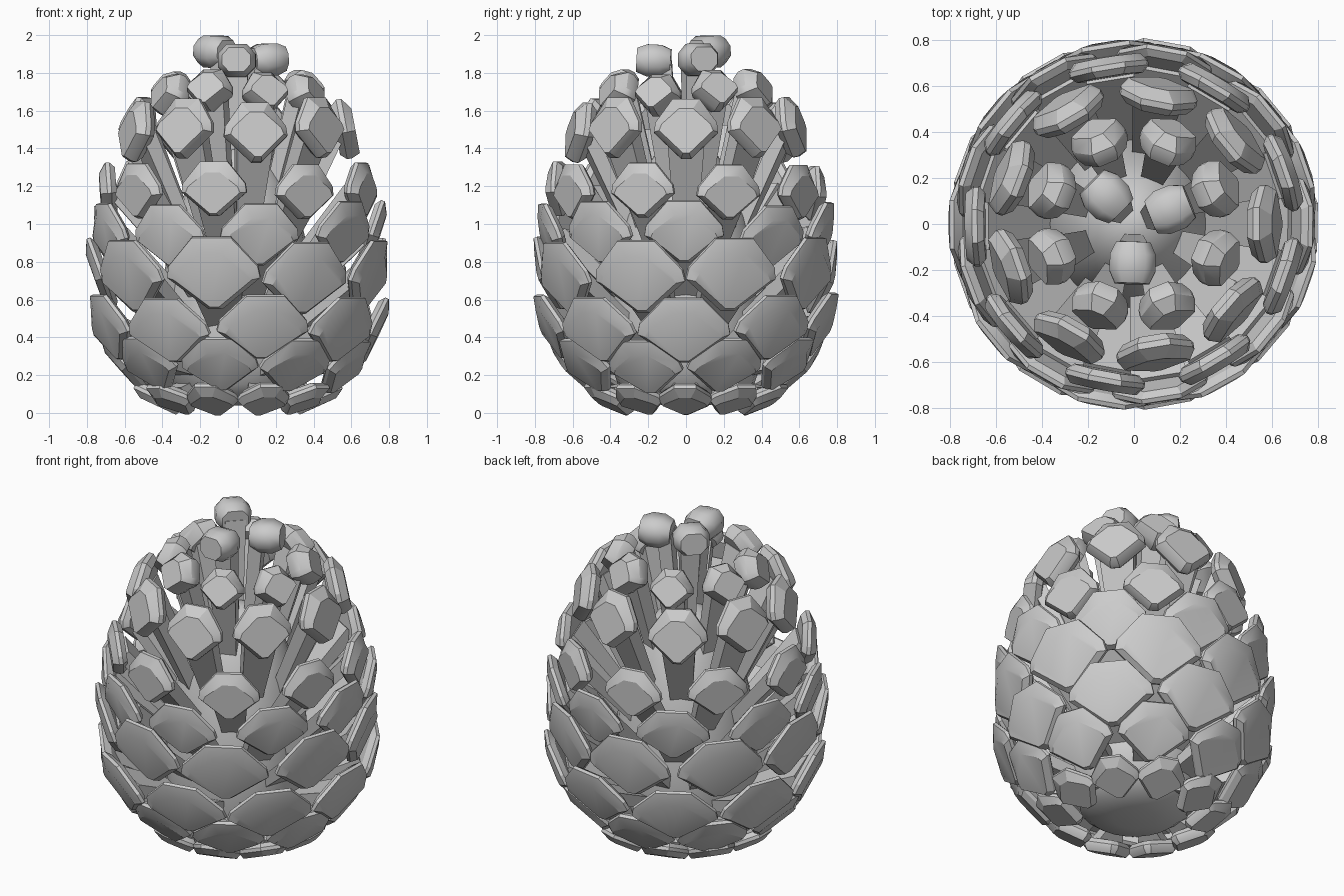
import bpy, bmesh, random
from math import radians, sin, cos
from mathutils import Vector

random.seed(4)
cube = bpy.data.objects.get("Cube")
if cube:
    bpy.data.objects.remove(cube, do_unlink=True)


def mirrored(half):
    return half + [(-x, y) for x, y in reversed(half)]


# Outlines of a scale tip, right half from bottom to top: rim, raised face, blunt bud
RIM = mirrored([(0.15, -1.0), (1.0, -0.12), (0.96, 0.2), (0.42, 1.0)])
FACE = mirrored([(0.1, -0.88), (0.84, -0.12), (0.76, 0.1), (0.22, 0.62)])
BUD = mirrored([(0.5, -1.0), (1.0, -0.4), (1.0, 0.4), (0.55, 1.0)])


def loft(bm, loops):
    """Skin a stack of equal loops and cap both ends."""
    rings = [[bm.verts.new(p) for p in loop] for loop in loops]
    n = len(rings[0])
    for a, b in zip(rings, rings[1:]):
        for i in range(n):
            j = (i + 1) % n
            bm.faces.new((a[i], a[j], b[j], b[i]))
    bm.faces.new(rings[0][::-1])
    bm.faces.new(rings[-1])


def add_scale(bm, az, r, z, w, h, thick, tilt, root, layers):
    a, t = radians(az), radians(tilt)
    radial = Vector((cos(a), sin(a), 0))
    side = Vector((-sin(a), cos(a), 0))
    up = Vector((0, 0, 1))
    normal = radial * cos(t) + up * sin(t)
    rise = up * cos(t) - radial * sin(t)
    centre = radial * r + up * z

    # Faceted tip stacked from back to front
    loft(bm, [[centre + side * (x * s * w / 2) + rise * (y * s * h / 2)
               + normal * (d * thick) for x, y in shape] for shape, d, s in layers])

    # Tapered stalk from the core to the back of the tip
    start = radial * root[0] + up * root[1]
    end = centre - normal * (thick * 0.3)
    across = side.cross((end - start).normalized())
    loft(bm, [[p + side * (x * sw * w) + across * (y * st)
               for x, y in ((-1, -1), (1, -1), (1, 1), (-1, 1))]
              for p, sw, st in ((start, 0.15, 0.03), (end, 0.3, 0.04))])


def finish(bm, name, angle=28):
    bmesh.ops.recalc_face_normals(bm, faces=bm.faces)
    mesh = bpy.data.meshes.new(name)
    bm.to_mesh(mesh)
    bm.free()
    obj = bpy.data.objects.new(name, mesh)
    bpy.context.collection.objects.link(obj)
    bpy.ops.object.select_all(action='DESELECT')
    obj.select_set(True)
    bpy.context.view_layer.objects.active = obj
    bpy.ops.object.shade_smooth_by_angle(angle=radians(angle))


# Core: lathed egg with a rounded top
PROFILE = [(0.12, 0.04), (0.26, 0.07), (0.36, 0.15), (0.41, 0.3), (0.41, 0.55), (0.38, 0.82),
           (0.33, 1.04), (0.26, 1.22), (0.17, 1.36), (0.05, 1.43)]
SIDES = 24
bm = bmesh.new()
loft(bm, [[Vector((r * cos(radians(i * 360 / SIDES)), r * sin(radians(i * 360 / SIDES)), z))
           for i in range(SIDES)] for r, z in PROFILE])
finish(bm, "core", 40)

# Rows of scales: count, first angle, radius, height, width, tall, thickness, tilt, root
ROWS = [
    (10, 0, 0.425, 0.075, 0.28, 0.28, 0.08, -64, (0.28, 0.15)),
    (9, 20, 0.605, 0.25, 0.41, 0.35, 0.08, -42, (0.3, 0.22)),
    (9, 0, 0.715, 0.45, 0.49, 0.37, 0.08, -26, (0.3, 0.3)),
    (9, 20, 0.73, 0.725, 0.50, 0.40, 0.08, -19, (0.3, 0.42)),
    (9, 0, 0.72, 0.945, 0.42, 0.34, 0.08, -18, (0.28, 0.55)),
    (9, 20, 0.69, 1.175, 0.35, 0.29, 0.09, -5, (0.25, 0.7)),
    (9, 0, 0.57, 1.5, 0.34, 0.32, 0.11, 10, (0.24, 0.85)),
    (8, 22.5, 0.39, 1.7, 0.25, 0.23, 0.14, 24, (0.17, 1.05)),
]
TIP = [(RIM, -0.5, 0.82), (RIM, -0.2, 1.0), (RIM, 0.05, 1.0), (FACE, 0.45, 1.0)]
for k, (count, first, r, z, w, h, thick, tilt, root) in enumerate(ROWS):
    bm = bmesh.new()
    for i in range(count):
        add_scale(bm, first + i * 360 / count + random.uniform(-1, 1), r,
                  z + (random.uniform(-0.015, 0.015) if k else 0), w, h, thick,
                  tilt + random.uniform(-2, 2), root, TIP)
    finish(bm, f"scale_row_{k + 1}")

# Chunky buds at the crown
BUD_TIP = [(BUD, -0.5, 0.75), (BUD, -0.2, 1.0), (BUD, 0.2, 1.0), (BUD, 0.5, 0.75)]
bm = bmesh.new()
for az, z in ((22, 1.87), (135, 1.912), (268, 1.865)):
    add_scale(bm, az, 0.17, z, 0.2, 0.17, 0.18, 3, (0.06, 1.2), BUD_TIP)
finish(bm, "crown_buds", 50)
